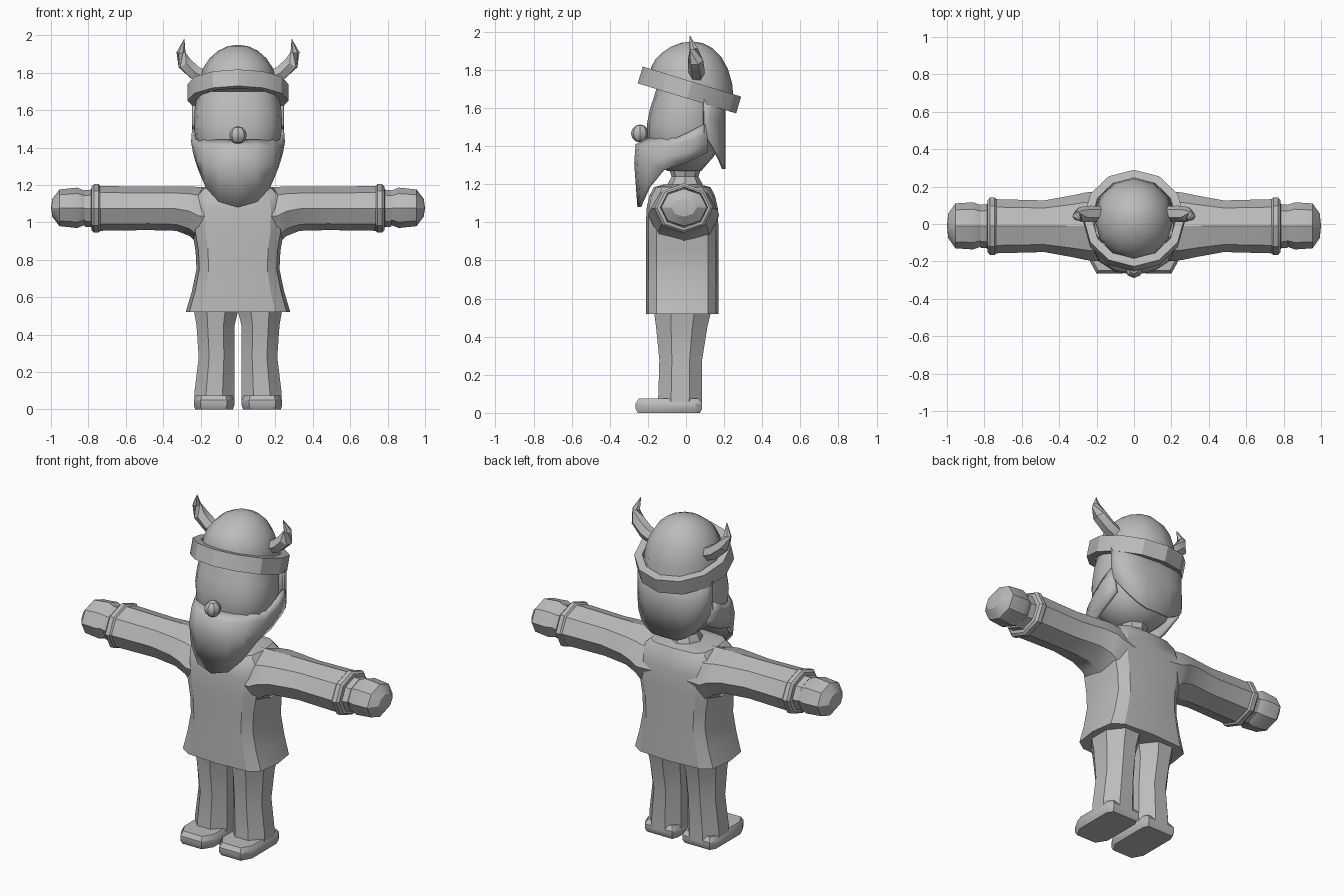
import bpy, bmesh, math
from mathutils import Vector, Matrix

if "Cube" in bpy.data.objects:
    bpy.data.objects.remove(bpy.data.objects["Cube"])

grey = bpy.data.materials.new("plain grey")
grey.diffuse_color = (0.5, 0.5, 0.5, 1)
grey.use_nodes = True
grey.node_tree.nodes["Principled BSDF"].inputs["Base Color"].default_value = grey.diffuse_color


def ring(c, a, b, axis='z', n=12, p=2, rot=0.0):
    """Superellipse cross-section around c, across the given axis."""
    pts = []
    for i in range(n):
        t = 2 * math.pi * i / n + rot
        u = a * math.copysign(abs(math.cos(t)) ** (2 / p), math.cos(t))
        v = b * math.copysign(abs(math.sin(t)) ** (2 / p), math.sin(t))
        pts.append(Vector(c) + Vector((u, v, 0) if axis == 'z' else (0, u, v)))
    return pts


def loft(name, rings, mirror=False, closed=True, loop=False, thick=0, angle=30):
    """Skin rows of points; closed rows get end caps unless looped."""
    bm = bmesh.new()
    rows = [[bm.verts.new(p) for p in r] for r in rings]
    n = len(rows[0])
    pairs = list(zip(rows, rows[1:]))
    if loop:
        pairs.append((rows[-1], rows[0]))
    for r, s in pairs:
        for i in range(n if closed else n - 1):
            j = (i + 1) % n
            bm.faces.new((r[i], r[j], s[j], s[i]))
    if closed and not loop:
        bm.faces.new(rows[0])
        bm.faces.new(rows[-1])
    bmesh.ops.remove_doubles(bm, verts=bm.verts, dist=0.0005)
    bmesh.ops.recalc_face_normals(bm, faces=bm.faces)
    me = bpy.data.meshes.new(name)
    bm.to_mesh(me)
    bm.free()
    me.materials.append(grey)
    for f in me.polygons:
        f.use_smooth = True
    me.set_sharp_from_angle(angle=math.radians(angle))
    ob = bpy.data.objects.new(name, me)
    bpy.context.collection.objects.link(ob)
    if mirror:
        m = ob.modifiers.new("mirror", 'MIRROR')
        m.use_clip = True
    if thick:
        s = ob.modifiers.new("thickness", 'SOLIDIFY')
        s.thickness, s.offset = thick, 0
    return ob


# tunic body: z, half width, half depth
loft("tunic", [ring((0, -.02, z), a, b, p=4) for z, a, b in [
    (.52, .28, .19), (.63, .247, .19), (.75, .222, .19), (.85, .227, .19),
    (.95, .245, .19), (1.07, .25, .188), (1.14, .235, .172),
    (1.185, .19, .148), (1.2, .09, .09)]])

# sleeves: x, centre z, half depth, half height
loft("sleeve", [ring((x, -.012, z), a, b, 'x', 8) for x, z, a, b in [
    (.1, 1.03, .17, .16), (.21, 1.035, .186, .155), (.26, 1.06, .18, .132),
    (.33, 1.073, .165, .118), (.48, 1.075, .138, .116),
    (.75, 1.075, .145, .12)]], mirror=True)

# cuffs with a small step towards the hand
loft("cuff", [ring((x, -.012, 1.075), a, b, 'x', 8) for x, a, b in [
    (.735, .143, .118), (.745, .154, .13), (.77, .154, .13), (.782, .14, .118),
    (.785, .118, .1), (.82, .115, .098)]], mirror=True)

# mitten hands
loft("hand", [ring((x, -.01, 1.078), a, b, 'x', 8) for x, a, b in [
    (.785, .085, .07), (.81, .108, .088), (.86, .126, .108),
    (.955, .12, .098), (.993, .066, .048), (1.0, 0, 0)]], mirror=True)

# legs: z, x range, y range
k = math.cos(math.pi / 8)
loft("leg", [ring(((x0 + x1) / 2, (y0 + y1) / 2, z), (x1 - x0) / 2 / k,
                  (y1 - y0) / 2 / k, n=8, rot=math.pi / 8)
             for z, x0, x1, y0, y1 in [
    (.03, .02, .232, -.15, .085), (.1, .02, .232, -.145, .085),
    (.28, .02, .21, -.14, .085), (.45, .018, .222, -.157, .112),
    (.525, .0, .235, -.167, .13)]], mirror=True)

# shoes: one sole outline, stacked and inset
sole = [(.035, .085), (.215, .085), (.236, .05), (.236, -.2), (.2, -.265),
        (.06, -.265), (.02, -.2), (.02, .05)]
loft("shoe", [[Vector((.128 + (x - .128) * s, -.09 + (y + .09) * s, z))
               for x, y in sole]
              for s, z in [(.93, 0), (1, .022), (1, .05), (.9, .075)]],
     mirror=True)

# neck and collar
loft("neck", [ring((0, -.005, z), a, a, n=8) for z, a in
              [(1.16, .1), (1.205, .09), (1.24, .07), (1.33, .1)]])

# head: z, half width, front y, back y
loft("head", [ring((0, (f + b) / 2, z), a, (b - f) / 2, n=16, p=2.3)
              for z, a, f, b in [
    (1.27, .1, -.1, .08), (1.35, .19, -.175, .15), (1.43, .226, -.203, .175),
    (1.52, .236, -.204, .185), (1.6, .232, -.188, .19), (1.7, .215, -.155, .19)]],
     angle=50)

# hair curtain round the back; its lower edge rises towards the face
hair = []
for i in range(7):
    t = math.radians(90 - i * 13)
    x = .243 * math.cos(t) ** .75 if i else 0
    y = .05 + .15 * math.sin(t) ** .8
    low = 1.28 + .2 * min(1, max(0, (.195 - y) / .11)) ** .8
    hair.append([Vector((x, y, z)) for z in
                 (1.68, 1.68 + (low - 1.68) * .5, low)])
loft("hair", hair, mirror=True, closed=False, thick=.016, angle=50)

# beard, half of it mirrored: upper edge, bulge, lower edge
beard = [
    [(0, -.2, 1.435), (.1, -.185, 1.435), (.175, -.13, 1.44), (.222, -.05, 1.44),
     (.237, .03, 1.48), (.235, .1, 1.52)],
    [(0, -.256, 1.405), (.1, -.238, 1.405), (.18, -.17, 1.4), (.226, -.08, 1.4),
     (.241, .02, 1.43), (.236, .11, 1.46)],
    [(0, -.262, 1.31), (.1, -.245, 1.31), (.178, -.195, 1.32), (.214, -.11, 1.34),
     (.23, .01, 1.37), (.228, .115, 1.41)],
    [(0, -.245, 1.08), (.1, -.232, 1.11), (.165, -.195, 1.185), (.2, -.115, 1.275),
     (.214, 0, 1.315), (.215, .11, 1.37)]]
loft("beard", beard, mirror=True, closed=False, thick=.02, angle=60)

# nose
loft("nose", [ring((0, -.242, 1.467 - .047 * math.cos(math.pi * i / 6)),
                   .047 * math.sin(math.pi * i / 6),
                   .047 * math.sin(math.pi * i / 6), n=8) for i in range(7)])

# helmet band, tipped back
tilt = Matrix.Translation((0, .018, 1.695)) @ Matrix.Rotation(math.radians(-17), 4, 'X')
loft("helmet_band", [[tilt @ p for p in ring((0, 0, z), r, r)] for r, z in [
    (.27, -.046), (.27, .046), (.225, .046), (.225, -.046)]], loop=True)

# helmet dome: lower rows follow the tipped band, upper rows level out
dome = []
for i in range(7):
    e = math.pi / 2 * i / 6
    rows = ring((0, .03, 1.71 + .24 * math.sin(e)),
                .212 * math.cos(e), .22 * math.cos(e))
    dome.append([p - Vector((0, 0, .3 * (1 - i / 6) ** 2 * (p.y - .03)))
                 for p in rows])
loft("helmet_dome", dome, angle=40)

# horns: six-sided sections along a bent path
path = [Vector(p) for p in [(.15, .055, 1.765), (.23, .055, 1.8),
                            (.285, .05, 1.85), (.305, .04, 1.91), (.287, .02, 1.98)]]
horn = []
for i, (p, r) in enumerate(zip(path, (.04, .043, .041, .024, .001))):
    d = path[min(i + 1, 4)] - path[max(i - 1, 0)]
    q = d.to_track_quat('Z', 'Y')
    horn.append([p + q @ v for v in ring((0, 0, 0), r, r, n=6)])
loft("horn", horn, mirror=True)
